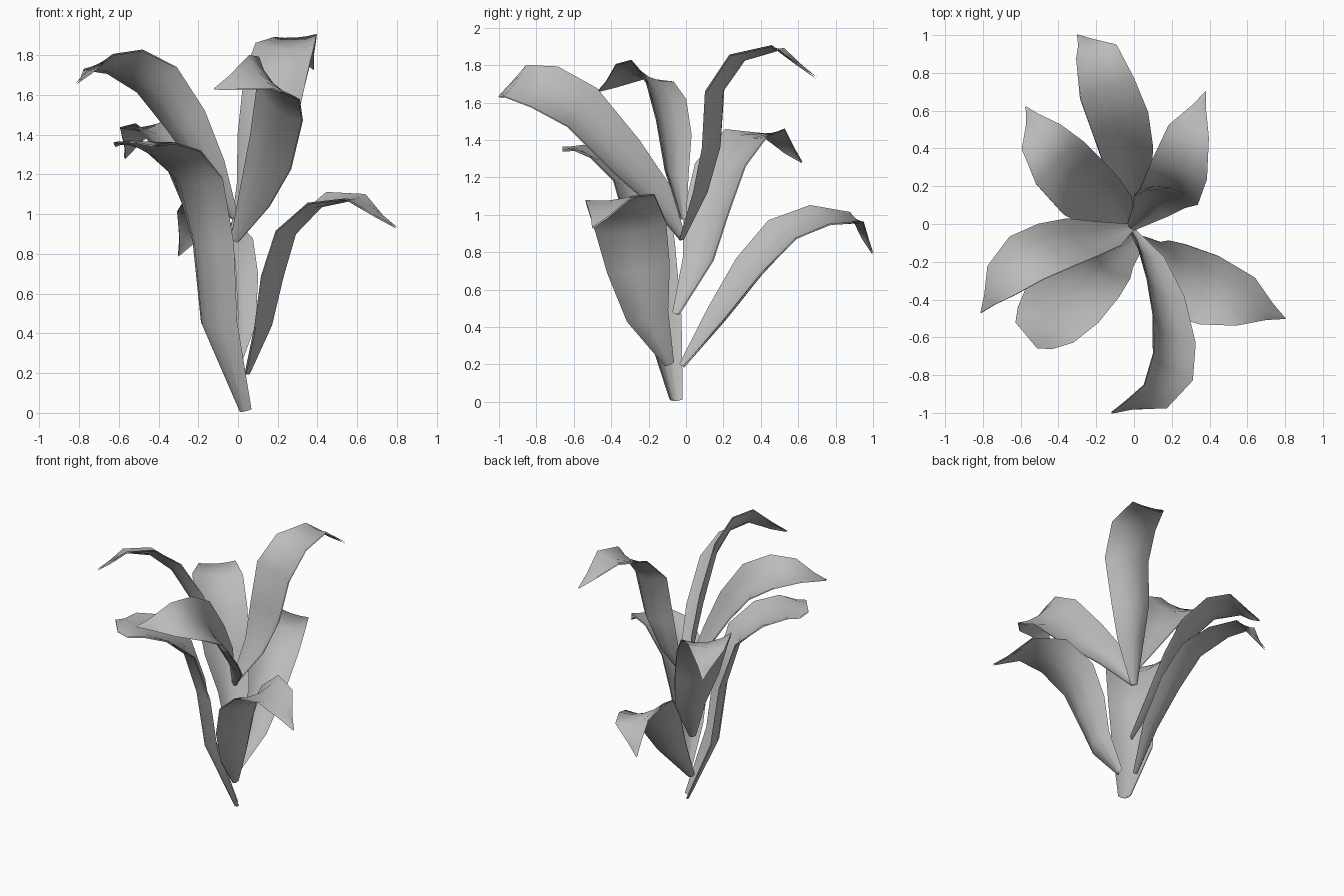
import bpy, math
from mathutils import Vector

cube = bpy.data.objects.get("Cube")
if cube:
    bpy.data.objects.remove(cube, do_unlink=True)

# One plain grey for every leaf
grey = bpy.data.materials.new("leaf grey")
grey.use_nodes = True
colour = (0.5, 0.5, 0.5, 1)
grey.diffuse_color = colour
shader = next(n for n in grey.node_tree.nodes if n.type == "BSDF_PRINCIPLED")
shader.inputs["Base Color"].default_value = colour

# Shared leaf outline: width and channel depth along the length
WIDTHS = [0.14, 0.6, 0.88, 1, 0.97, 0.7, 0.25, 0.01]
BLUNT = [0.24, 0.75, 0.85, 1, 1.15, 1.05, 0.8, 0.5]
DEPTHS = [0.5, 0.5, 0.45, 0.35, 0.25, 0.1, -0.2, 0]
ACROSS = [-1, -0.55, 0, 0.55, 1]
THICKNESS = 0.008


def leaf(name, across, half_width, path, widths=WIDTHS):
    """Loft a thin two-sided channel along a path; 'across' is the blade width."""
    pts = [Vector(p) for p in path]
    pts.insert(-1, pts[-2].lerp(pts[-1], 0.6))
    across = Vector(across).normalized()
    last = len(pts) - 1
    n = len(ACROSS)

    # Turn the hollow side inwards and upwards
    mid = pts[3] - pts[1]
    outward = Vector((pts[4].x, pts[4].y, 0)).normalized()
    facing = across.cross(mid).dot(Vector((0, 0, 1)) - outward)
    sign = math.copysign(1, facing)

    # Upper and lower skins, each facing away from the other
    verts, faces = [], []
    for skin in (1, -1):
        start = len(verts)
        for i, p in enumerate(pts):
            along = (pts[min(i + 1, last)] - pts[max(i - 1, 0)]).normalized()
            side = (across - along * across.dot(along)).normalized()
            up = side.cross(along) * sign
            w = half_width * widths[i]
            for a in ACROSS:
                lift = (a * a - 0.5) * DEPTHS[i] * w + skin * THICKNESS / 2
                verts.append(p + side * a * w + up * lift)
        for i in range(last):
            for j in range(n - 1):
                k = start + i * n + j
                quad = (k, k + 1, k + n + 1, k + n)
                faces.append(quad if skin == sign else quad[::-1])

    mesh = bpy.data.meshes.new(name)
    mesh.from_pydata(verts, [], faces)
    mesh.materials.append(grey)
    obj = bpy.data.objects.new(name, mesh)
    bpy.context.collection.objects.link(obj)
    for face in mesh.polygons:
        face.use_smooth = True


# Low leaf reaching to the back
leaf("back_leaf", (0.8, 0.42, -0.27), 0.165, [
    (-.03, -.02, .19), (-.01, .18, .46), (-.04, .36, .71), (-.08, .53, .9),
    (-.15, .72, .98), (-.2, .91, .98), (-.3, 1, .79)])

# Tallest leaf
leaf("back_left_leaf", (0.95, -0.18, 0.05), 0.16, [
    (-.02, -.02, .87), (.09, .09, 1.13), (.14, .15, 1.37), (.19, .17, 1.67),
    (.24, .29, 1.84), (.29, .49, 1.89), (.38, .7, 1.73)])

leaf("back_right_leaf", (0.6, 0.75, 0), 0.175, [
    (-.02, -.05, .47), (-.1, .08, .75), (-.19, .13, 1), (-.28, .2, 1.25),
    (-.4, .33, 1.42), (-.49, .46, 1.44), (-.57, .62, 1.28)])

leaf("right_leaf", (0.65, -0.65, 0.33), 0.16, [
    (-.02, -.02, .98), (-.15, -.07, 1.23), (-.28, -.09, 1.46),
    (-.42, -.13, 1.66), (-.57, -.19, 1.75), (-.7, -.3, 1.76),
    (-.81, -.47, 1.66)])

# Blunt leaf that also forms the foot of the plant
leaf("front_right_leaf", (-0.65, 0.75, 0), 0.18, [
    (.03, -.06, .01), (-.12, -.15, .45), (-.15, -.2, .85), (-.22, -.27, 1.17),
    (-.34, -.38, 1.3), (-.45, -.49, 1.35), (-.57, -.59, 1.36)], BLUNT)

leaf("front_left_leaf", (0.2, 1, 0.12), 0.195, [
    (.05, -.09, .2), (.14, -.21, .45), (.19, -.26, .7), (.26, -.3, .92),
    (.41, -.35, 1.06), (.59, -.41, 1.08), (.8, -.5, .93)])

# Twisted tall leaf reaching forward
leaf("front_leaf", (0.63, -0.35, -0.67), 0.17, [
    (-.02, -.02, .87), (.07, -.15, 1.09), (.14, -.34, 1.3), (.19, -.57, 1.56),
    (.19, -.76, 1.67), (.11, -.91, 1.71), (-.12, -1, 1.63)])
